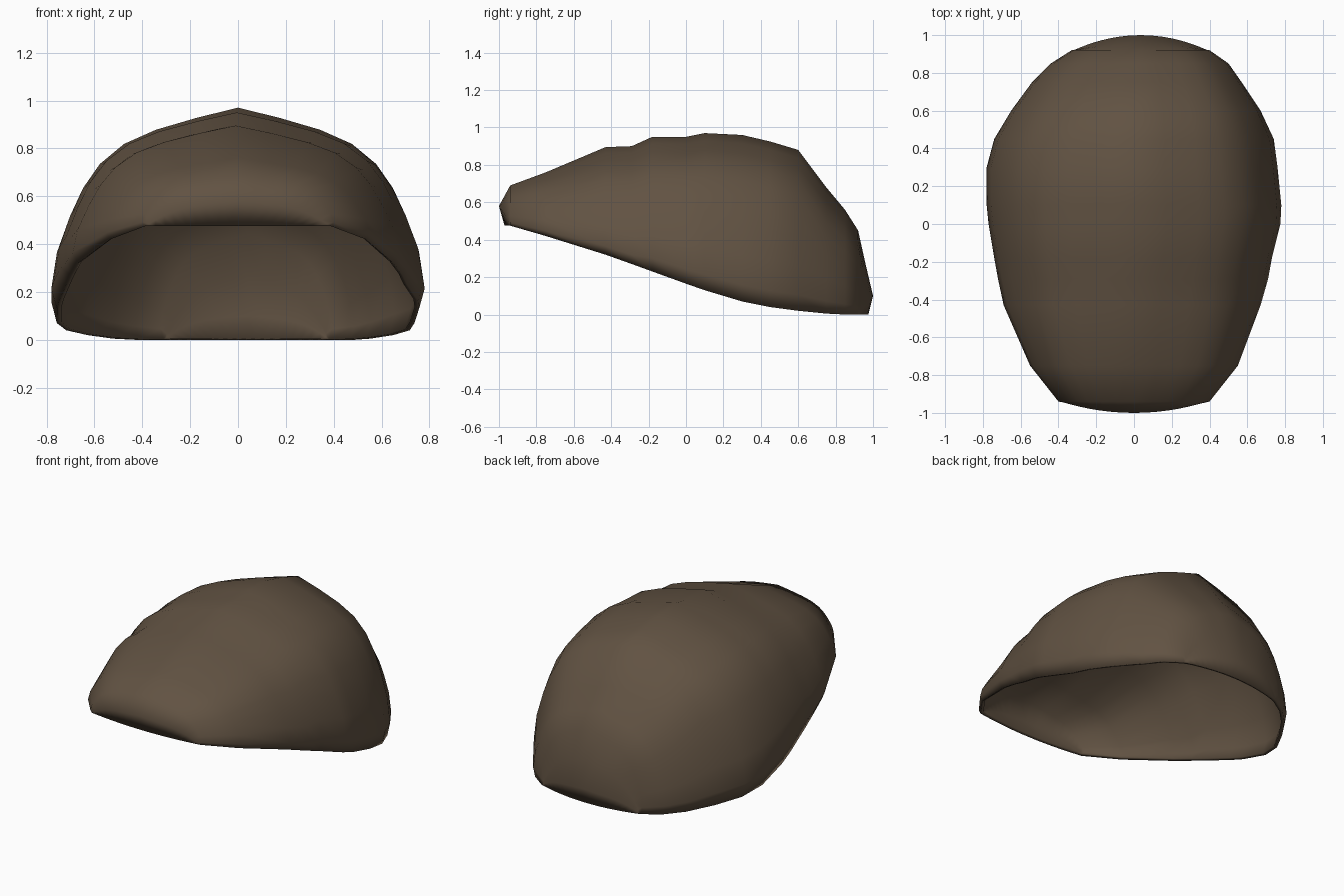
import bpy, bmesh

if "Cube" in bpy.data.objects:
    bpy.data.objects.remove(bpy.data.objects["Cube"])

# Stations along the shell: y, left x, right x, rim height, crown height, bow in y
STATIONS = [
    (-0.94, -0.40, 0.40, 0.475, 0.475, -0.03),
    (-0.94, -0.40, 0.40, 0.475, 0.58, -0.06),
    (-0.94, -0.40, 0.40, 0.475, 0.69, 0.0),
    (-0.75, -0.55, 0.55, 0.42, 0.76, 0),
    (-0.43, -0.69, 0.67, 0.32, 0.895, 0),
    (-0.29, -0.72, 0.71, 0.27, 0.90, 0),
    (-0.18, -0.74, 0.73, 0.23, 0.95, 0),
    (0.00, -0.77, 0.775, 0.165, 0.95, 0),
    (0.10, -0.78, 0.78, 0.13, 0.97, 0),
    (0.30, -0.78, 0.76, 0.07, 0.96, 0),
    (0.45, -0.74, 0.74, 0.04, 0.925, 0),
    (0.60, -0.65, 0.67, 0.02, 0.88, 0),
    (0.75, -0.54, 0.57, 0.005, 0.68, 0),
    (0.85, -0.44, 0.50, 0.00, 0.56, 0),
    (0.92, -0.33, 0.40, 0.00, 0.45, 0),
    (0.92, -0.33, 0.40, 0.00, 0.27, 0.04),
    (0.92, -0.33, 0.40, 0.00, 0.10, 0.08),
    (0.92, -0.33, 0.40, 0.00, 0.00, 0.055),
]

# Half of the arch section: fraction of half width, fraction of height
HALF = [(0.97, 0), (1, 0.10), (0.97, 0.28), (0.90, 0.46), (0.83, 0.60),
        (0.74, 0.72), (0.61, 0.82), (0.44, 0.89), (0.22, 0.95)]
ARCH = [(-u, f) for u, f in HALF] + [(0, 1)] + HALF[::-1]
N = len(ARCH) - 1

# Loft the arches into an open dome, with bowed end walls meeting the rim corners
bm = bmesh.new()
rows = []
for y, left, right, rim, crown, bow in STATIONS:
    mid, half = (left + right) / 2, (right - left) / 2
    power = 1.1 if y < -0.2 else 1.0
    row = []
    for i, (u, f) in enumerate(ARCH):
        even = 0.97 * (2 * i / N - 1)
        if bow:
            u = even if crown == rim else (u + even) / 2
        depth = bow * (1 - (u / 0.97) ** 2) if abs(u) < 0.97 else 0
        row.append(bm.verts.new((mid + half * u, y + depth,
                                 rim + (crown - rim) * f ** power)))
    rows.append(row)
for a, b in zip(rows, rows[1:]):
    for i in range(N):
        bm.faces.new((a[i], a[i + 1], b[i + 1], b[i]))
bmesh.ops.remove_doubles(bm, verts=bm.verts, dist=0.0005)
bmesh.ops.recalc_face_normals(bm, faces=bm.faces)
bm.normal_update()
# Make the crown face upward
if max(bm.faces, key=lambda f: f.calc_center_median().z).normal.z < 0:
    bmesh.ops.reverse_faces(bm, faces=bm.faces)
mesh = bpy.data.meshes.new("shell")
bm.to_mesh(mesh)
bm.free()
shell = bpy.data.objects.new("shell", mesh)
bpy.context.collection.objects.link(shell)

# Dark brown material
brown = bpy.data.materials.new("dark brown")
brown.diffuse_color = (0.12, 0.085, 0.055, 1)
brown.use_nodes = True
brown.node_tree.nodes["Principled BSDF"].inputs["Base Color"].default_value = brown.diffuse_color
mesh.materials.append(brown)

# Thin wall towards the inside
bpy.context.view_layer.objects.active = shell
shell.select_set(True)
bpy.ops.object.shade_smooth_by_angle(angle=1.05)
wall = shell.modifiers.new("wall", 'SOLIDIFY')
wall.thickness = 0.02
wall.offset = -1
